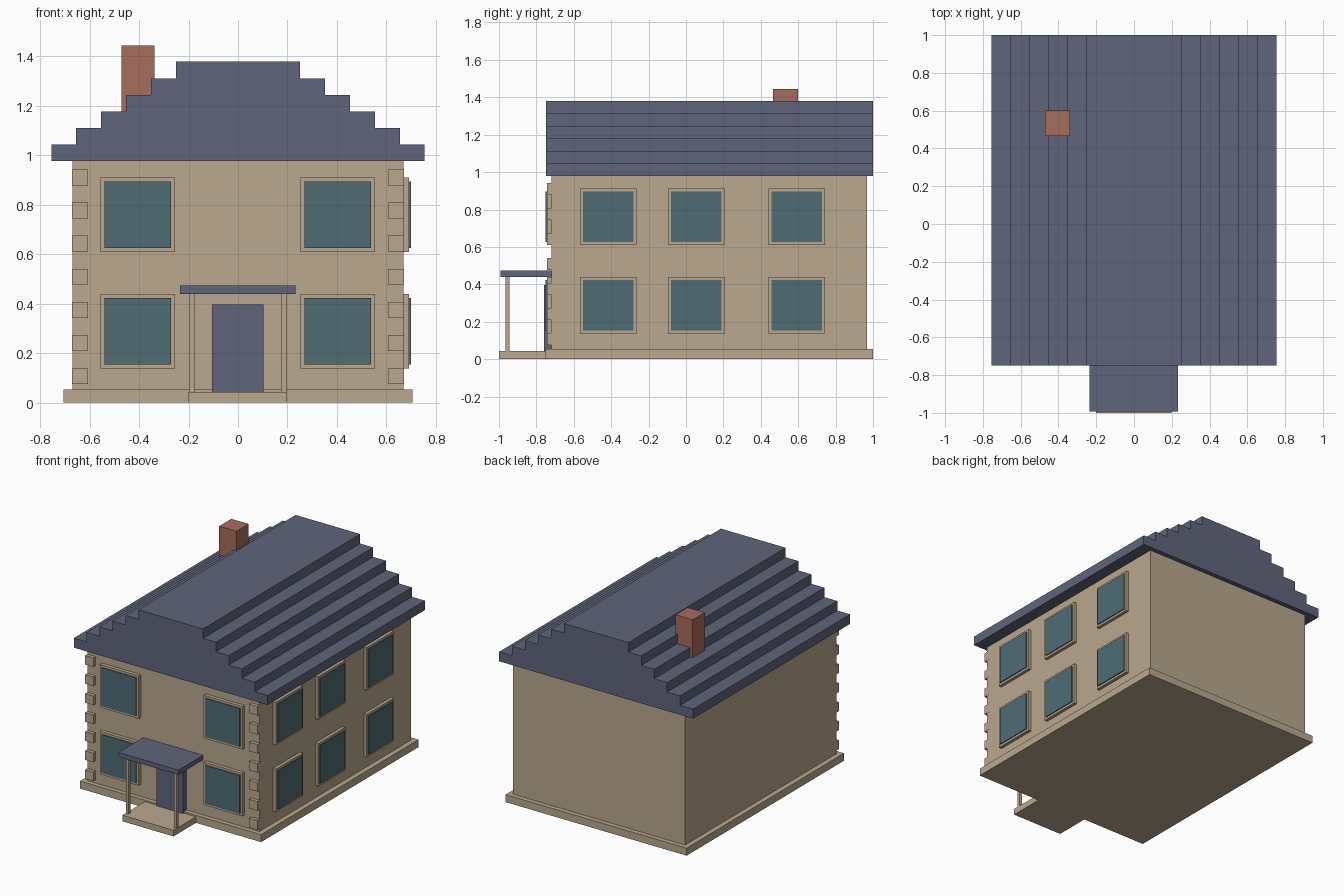
import bpy
import bmesh

if "Cube" in bpy.data.objects:
    bpy.data.objects.remove(bpy.data.objects["Cube"])


def material(name, r, g, b):
    m = bpy.data.materials.new(name)
    lin = [((c / 255 + 0.055) / 1.055) ** 2.4 for c in (r, g, b)]
    m.diffuse_color = (*lin, 1)
    m.use_nodes = True
    m.node_tree.nodes["Principled BSDF"].inputs["Base Color"].default_value = m.diffuse_color
    return m


STONE = material("sandstone", 186, 168, 142)
SLATE = material("slate_blue", 95, 101, 124)
GLASS = material("teal_glass", 78, 108, 116)
BRICK = material("brick_red", 166, 109, 91)


def add_mesh(name, bm, mat):
    bmesh.ops.recalc_face_normals(bm, faces=bm.faces)
    me = bpy.data.meshes.new(name)
    bm.to_mesh(me)
    bm.free()
    me.materials.append(mat)
    ob = bpy.data.objects.new(name, me)
    bpy.context.collection.objects.link(ob)
    return ob


def box(name, x, y, z, mat):
    """Box spanning the given (min, max) ranges."""
    bm = bmesh.new()
    bmesh.ops.create_cube(bm, size=1)
    for v in bm.verts:
        v.co = [r[0] if c < 0 else r[1] for c, r in zip(v.co, (x, y, z))]
    return add_mesh(name, bm, mat)


def around(c, half):
    return (c - half, c + half)


# Plinth and house body
WALL_X, FRONT, BACK = 0.67, -0.718, 0.967
box("plinth", (-0.705, 0.705), (-0.75, 1.0), (0, 0.053), STONE)
box("walls", (-WALL_X, WALL_X), (FRONT, BACK), (0.053, 0.98), STONE)

# Stepped roof: one profile swept front to back
EAVES, STEP_Z, STEP_X, STEPS = 0.978, 0.0668, 0.1007, 6
right = []
for i in range(STEPS):
    x = 0.755 - i * STEP_X
    right += [(x, EAVES + i * STEP_Z), (x, EAVES + (i + 1) * STEP_Z)]
profile = right + [(-x, z) for x, z in reversed(right)]
bm = bmesh.new()
gable = bm.faces.new([bm.verts.new((x, -0.748, z)) for x, z in profile])
swept = bmesh.ops.extrude_face_region(bm, geom=[gable])["geom"]
bmesh.ops.translate(bm, vec=(0, 1.748, 0),
                    verts=[g for g in swept if isinstance(g, bmesh.types.BMVert)])
if gable.is_valid and len([f for f in bm.faces if len(f.verts) > 4]) < 2:
    bm.faces.new([v for v in gable.verts])
add_mesh("stepped_roof", bm, SLATE)

# Chimney
box("chimney", (-0.472, -0.338), (0.465, 0.60), (1.08, 1.445), BRICK)

# Windows: raised frame with a slightly prouder pane
FRAME, PANE = 0.151, 0.135
for z in (0.289, 0.76):
    for x in (-0.405, 0.403):
        box("front_window_frame", around(x, FRAME), (-0.743, FRONT + 0.01),
            around(z, FRAME), STONE)
        box("front_window_pane", around(x, PANE), (-0.75, FRONT + 0.01),
            around(z, PANE), GLASS)
    for y in (-0.416, 0.055, 0.593):
        box("side_window_frame", (WALL_X - 0.01, 0.692), around(y, FRAME),
            around(z, FRAME), STONE)
        box("side_window_pane", (WALL_X - 0.01, 0.699), around(y, PANE),
            around(z, PANE), GLASS)

# Corner stones up both front corners
for i in range(7):
    for side in (-1, 1):
        box("corner_stone", around(side * 0.6385, 0.032), (-0.743, FRONT + 0.03),
            around(0.107 + i * 0.134, 0.032), STONE)

# Door and porch
box("door", (-0.105, 0.103), (-0.759, FRONT + 0.01), (0.043, 0.396), SLATE)
box("porch_step", (-0.2, 0.198), (-1.0, -0.74), (0, 0.043), STONE)
box("porch_canopy", (-0.235, 0.232), (-0.993, FRONT + 0.01), (0.44, 0.473), SLATE)
for side in (-1, 1):
    box("porch_post", around(side * 0.187, 0.0105), (-0.966, -0.945),
        (0.043, 0.44), STONE)
